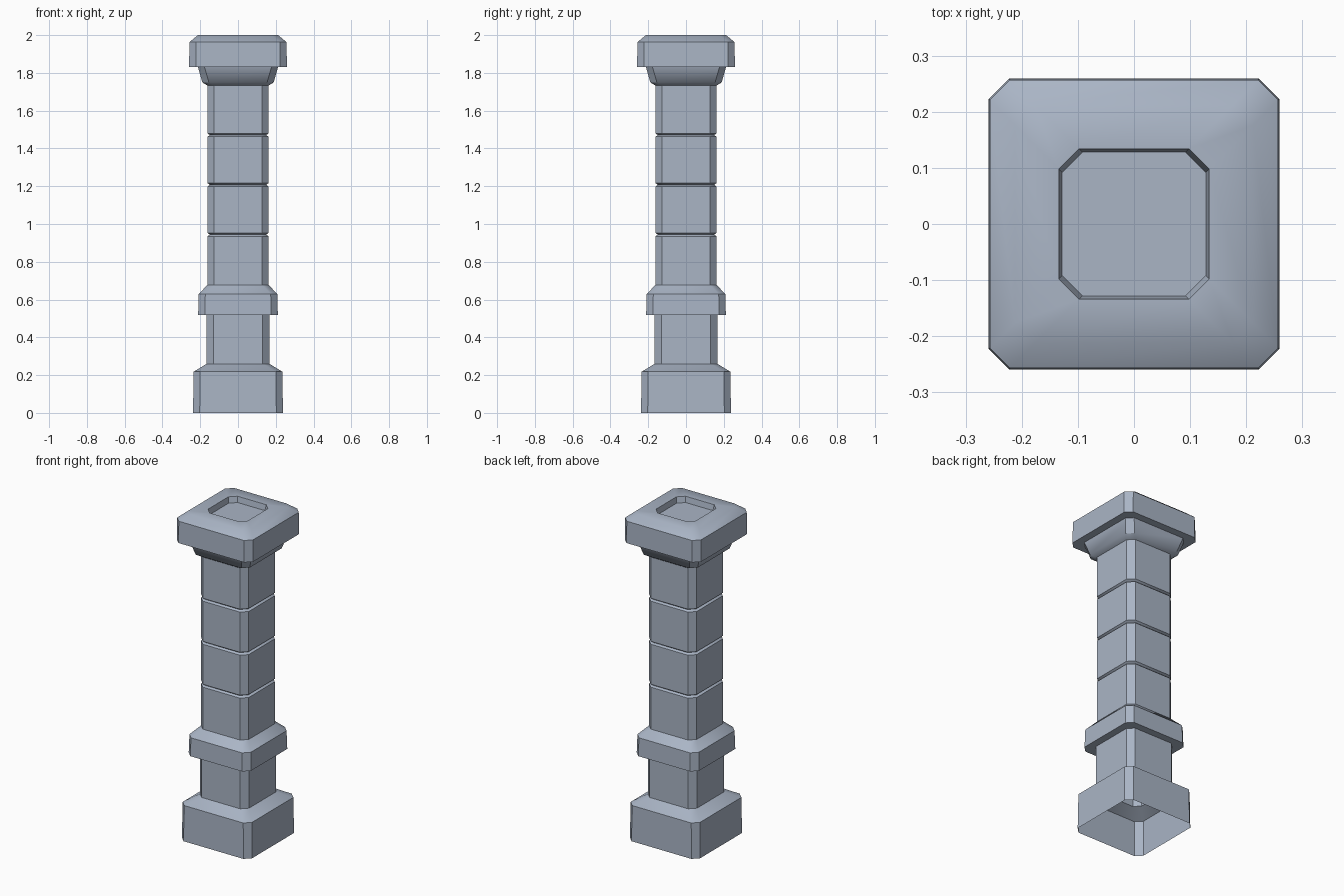
import bpy, bmesh, math

if "Cube" in bpy.data.objects:
    bpy.data.objects.remove(bpy.data.objects["Cube"])

stone = bpy.data.materials.new("blue_grey_stone")
stone.diffuse_color = (0.40, 0.46, 0.56, 1)
stone.use_nodes = True
stone.node_tree.nodes["Principled BSDF"].inputs["Base Color"].default_value = stone.diffuse_color


def ring(bm, half, z, cut):
    """Square outline with chamfered corners, counter-clockwise."""
    c = half - cut
    pts = [(half, -c), (half, c), (c, half), (-c, half),
           (-half, c), (-half, -c), (-c, -half), (c, -half)]
    return [bm.verts.new((x, y, z)) for x, y in pts]


def loft(name, profile, cut=0.035, cap_end=False):
    """Skin chamfered squares along a (half width, height) profile."""
    bm = bmesh.new()
    rings = [ring(bm, h, z, cut) for h, z in profile]
    for a, b in zip(rings, rings[1:]):
        for i in range(8):
            j = (i + 1) % 8
            bm.faces.new((a[i], a[j], b[j], b[i]))
    if cap_end:
        bm.faces.new(rings[-1])
    me = bpy.data.meshes.new(name)
    bm.to_mesh(me)
    bm.free()
    me.materials.append(stone)
    ob = bpy.data.objects.new(name, me)
    bpy.context.collection.objects.link(ob)
    bpy.ops.object.select_all(action='DESELECT')
    ob.select_set(True)
    bpy.context.view_layer.objects.active = ob
    bpy.ops.object.shade_smooth_by_angle(angle=math.radians(42))
    return ob


# Hollow plinth, open underneath
loft("base", [(0.238, 0), (0.235, 0.218), (0.166, 0.26)])

# Short pedestal between plinth and collar
loft("pedestal", [(0.166, 0.26), (0.166, 0.518)])

# Collar with flat underside and sloped top
loft("collar", [(0.166, 0.518), (0.211, 0.518), (0.208, 0.63), (0.161, 0.678)])

# Main shaft with three V grooves
shaft = [(0.161, 0.678)]
for z in (0.944, 1.207, 1.471):
    shaft += [(0.161, z - 0.009), (0.150, z), (0.161, z + 0.009)]
shaft.append((0.161, 1.732))
loft("shaft", shaft)

# Capital: flared neck, overhanging slab and shallow recess on top
loft("capital_neck", [(0.161, 1.732), (0.189, 1.75), (0.212, 1.83)])
loft("capital_slab", [(0.212, 1.83), (0.259, 1.83), (0.257, 1.963), (0.212, 2.0),
                      (0.134, 2.0), (0.128, 1.965)], cut=0.036, cap_end=True)
